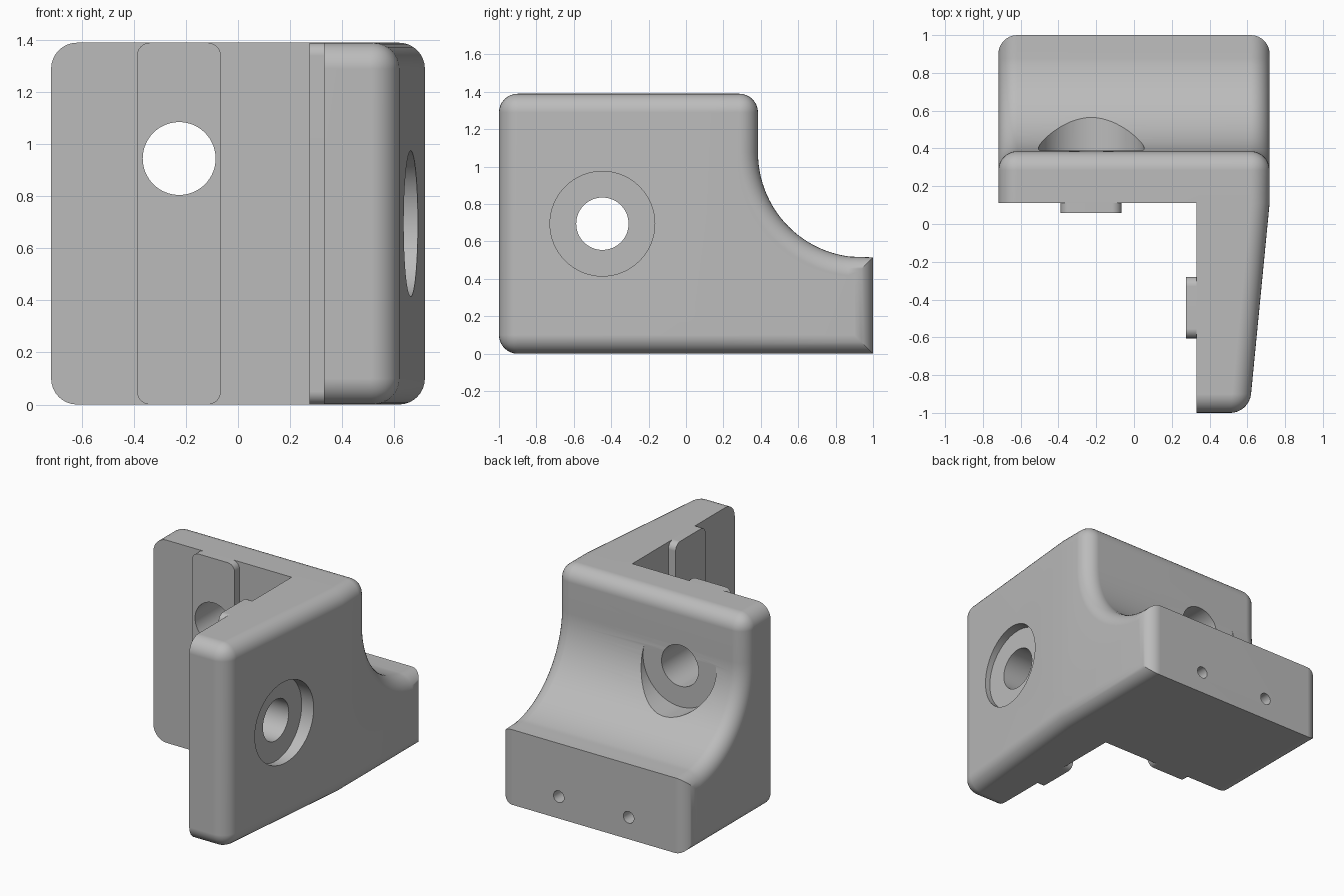
import bpy, bmesh, math
from mathutils import Matrix, Vector

if "Cube" in bpy.data.objects:
    bpy.data.objects.remove(bpy.data.objects["Cube"])

grey = bpy.data.materials.new("plain grey")
grey.diffuse_color = (0.5, 0.5, 0.5, 1)
grey.use_nodes = True
grey.node_tree.nodes["Principled BSDF"].inputs["Base Color"].default_value = grey.diffuse_color

W, H, IN, FR = 0.718, 1.39, 0.33, 0.11   # half width, height, arm inner x, plate front y


def make_object(name, bm):
    bmesh.ops.recalc_face_normals(bm, faces=bm.faces[:])
    me = bpy.data.meshes.new(name)
    bm.to_mesh(me)
    bm.free()
    ob = bpy.data.objects.new(name, me)
    ob.data.materials.append(grey)
    bpy.context.collection.objects.link(ob)
    return ob


def activate(ob):
    bpy.ops.object.select_all(action='DESELECT')
    ob.select_set(True)
    bpy.context.view_layer.objects.active = ob


def cut(ob, axis, start, end, r):
    """Drill a round hole from start, running along +axis to coordinate end."""
    start = Vector(start)
    length = end - start[axis]
    bm = bmesh.new()
    bmesh.ops.create_cone(bm, cap_ends=True, segments=64, radius1=r, radius2=r, depth=length)
    rot = Matrix.Rotation(math.pi / 2, 4, 'Y' if axis == 0 else 'X')
    start[axis] += length / 2
    bmesh.ops.transform(bm, matrix=Matrix.Translation(start) @ rot, verts=bm.verts)
    cutter = make_object("cutter", bm)
    cutter.hide_render = True
    activate(ob)
    mod = ob.modifiers.new("hole", 'BOOLEAN')
    mod.operation, mod.solver, mod.object = 'DIFFERENCE', 'EXACT', cutter
    bpy.ops.object.modifier_apply(modifier=mod.name)
    bpy.data.objects.remove(cutter)


def finish(ob):
    activate(ob)
    bpy.ops.object.shade_smooth_by_angle(angle=math.radians(32))
    mod = ob.modifiers.new("even shading", 'WEIGHTED_NORMAL')
    mod.keep_sharp = True


# Bracket body: side profile (y, z) with a concave sweep from plate to foot
profile = [(FR, 0), (1, 0), (1, 0.515)]
for i in range(25):
    a = math.radians(263 - 83 * i / 24)
    profile.append((0.945 + 0.56 * math.cos(a), 1.075 + 0.56 * math.sin(a)))
profile += [(0.385, H), (FR, H)]
n = len(profile)

bm = bmesh.new()
L = [bm.verts.new((-W, y, z)) for y, z in profile]
R = [bm.verts.new((W, y, z)) for y, z in profile]
I0, I1 = [bm.verts.new((IN, FR, z)) for z in (0, H)]
A0, A1 = [bm.verts.new((IN, -1, z)) for z in (0, H)]
B0, B1 = [bm.verts.new((0.61, -1, z)) for z in (0, H)]
faces = [L, R, [L[0], L[1], R[1], R[0], I0], [L[-1], L[-2], R[-2], R[-1], I1],
         [L[0], I0, I1, L[-1]], [I0, A0, A1, I1], [A0, B0, B1, A1],
         [R[0], B0, B1, R[-1]], [I0, R[0], B0, A0], [I1, R[-1], B1, A1]]
faces += [[L[i], L[i + 1], R[i + 1], R[i]] for i in range(1, n - 2)]
for f in faces:
    bm.faces.new(f)
bmesh.ops.recalc_face_normals(bm, faces=bm.faces[:])

# Round the outer edges, leaving the inner corner and foot edges sharp
pairs = [(s[i], s[i + 1]) for s in (L, R) for i in range(n - 1)]
pairs += [(L[-2], R[-2]), (R[0], B0), (R[-1], B1), (B0, B1), (A0, B0), (A1, B1)]
bmesh.ops.bevel(bm, geom=[bm.edges.get(p) for p in pairs], offset=0.1, segments=8,
                profile=0.5, affect='EDGES', clamp_overlap=False)
body = make_object("corner_bracket", bm)


# Locating ribs on the inner faces, with rounded ends
def rib(name, lo, hi, axis):
    bm = bmesh.new()
    bmesh.ops.create_cube(bm, size=1)
    for v in bm.verts:
        v.co = [lo[k] + (v.co[k] + 0.5) * (hi[k] - lo[k]) for k in range(3)]
    ends = [e for e in bm.edges
            if abs((e.verts[0].co - e.verts[1].co).normalized()[axis]) > 0.9]
    bmesh.ops.bevel(bm, geom=ends, offset=0.05, segments=6, profile=0.5, affect='EDGES')
    return make_object(name, bm)


plate_rib = rib("plate_rib", (-0.388, 0.057, 0), (-0.066, FR, H), 1)
arm_rib = rib("arm_rib", (0.275, -0.605, 0), (IN, -0.28, H), 0)

# Bolt holes through plate and arm, with their counterbores
for ob in (body, plate_rib):
    cut(ob, 1, (-0.226, -0.2, 0.945), 1.2, 0.14)
for ob in (body, arm_rib):
    cut(ob, 0, (0.1, -0.447, 0.695), 1.0, 0.14)
cut(body, 1, (-0.226, 0.388, 0.945), 1.2, 0.28)
cut(body, 0, (0.60, -0.447, 0.695), 1.0, 0.28)

# Two small screw holes in the back of the foot
for x in (-0.265, 0.265):
    cut(body, 1, (x, 0.7, 0.15), 1.2, 0.04)

for ob in (body, plate_rib, arm_rib):
    finish(ob)
